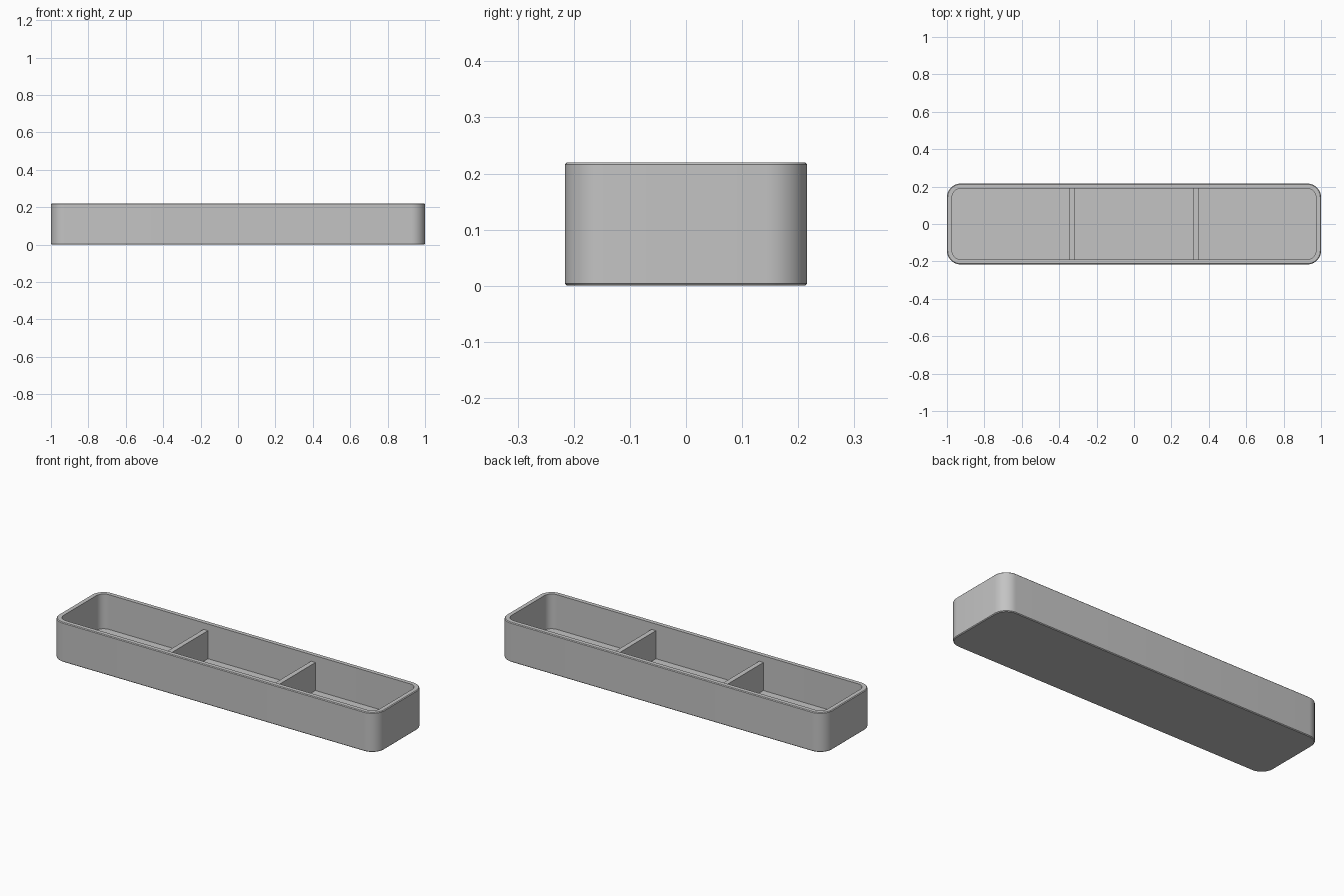
import bpy, bmesh, math

cube = bpy.data.objects.get("Cube")
if cube:
    bpy.data.objects.remove(cube, do_unlink=True)

LENGTH, WIDTH, HEIGHT = 2.0, 0.432, 0.22
RADIUS, WALL, FLOOR, EDGE = 0.073, 0.027, 0.027, 0.004
DIVIDER_TOP = 0.183

# One grey plastic for everything
grey = bpy.data.materials.new("grey_plastic")
grey.use_nodes = True
colour = (0.55, 0.55, 0.55, 1)
grey.diffuse_color = colour
grey.node_tree.nodes["Principled BSDF"].inputs["Base Color"].default_value = colour


def add_object(name, bm):
    bmesh.ops.recalc_face_normals(bm, faces=bm.faces)
    mesh = bpy.data.meshes.new(name)
    bm.to_mesh(mesh)
    bm.free()
    mesh.materials.append(grey)
    obj = bpy.data.objects.new(name, mesh)
    bpy.context.collection.objects.link(obj)
    return obj


def rounded_ring(bm, inset, z, steps=10):
    """Ring of vertices around a rounded rectangle, inset from the outer wall."""
    r = RADIUS - inset
    cx, cy = LENGTH / 2 - RADIUS, WIDTH / 2 - RADIUS
    ring = []
    for quarter, (sx, sy) in enumerate([(1, 1), (-1, 1), (-1, -1), (1, -1)]):
        for i in range(steps + 1):
            a = math.pi / 2 * (quarter + i / steps)
            ring.append(bm.verts.new((sx * cx + r * math.cos(a),
                                      sy * cy + r * math.sin(a), z)))
    return ring


# Tray shell: outer wall, softened rim, inner wall and floor
bm = bmesh.new()
section = [(EDGE, 0), (0, EDGE), (0, HEIGHT - EDGE), (EDGE, HEIGHT),
           (WALL, HEIGHT), (WALL, FLOOR)]
rings = [rounded_ring(bm, inset, z) for inset, z in section]
for low, high in zip(rings, rings[1:]):
    for i in range(len(low)):
        j = (i + 1) % len(low)
        bm.faces.new((low[i], low[j], high[j], high[i]))
bm.faces.new(rings[0])
bm.faces.new(rings[-1])
tray = add_object("tray_shell", bm)
bpy.context.view_layer.objects.active = tray
tray.select_set(True)
bpy.ops.object.shade_smooth_by_angle(angle=math.radians(30))

# Two dividers, slightly lower than the rim and set into walls and floor
for side, x in (("left", 0.331), ("right", -0.331)):
    bm = bmesh.new()
    bmesh.ops.create_cube(bm, size=1)
    bottom = FLOOR / 2
    bmesh.ops.scale(bm, vec=(WALL, WIDTH - 1.5 * WALL, DIVIDER_TOP - bottom), verts=bm.verts)
    bmesh.ops.translate(bm, vec=(x, 0, (DIVIDER_TOP + bottom) / 2), verts=bm.verts)
    add_object("divider_" + side, bm)
